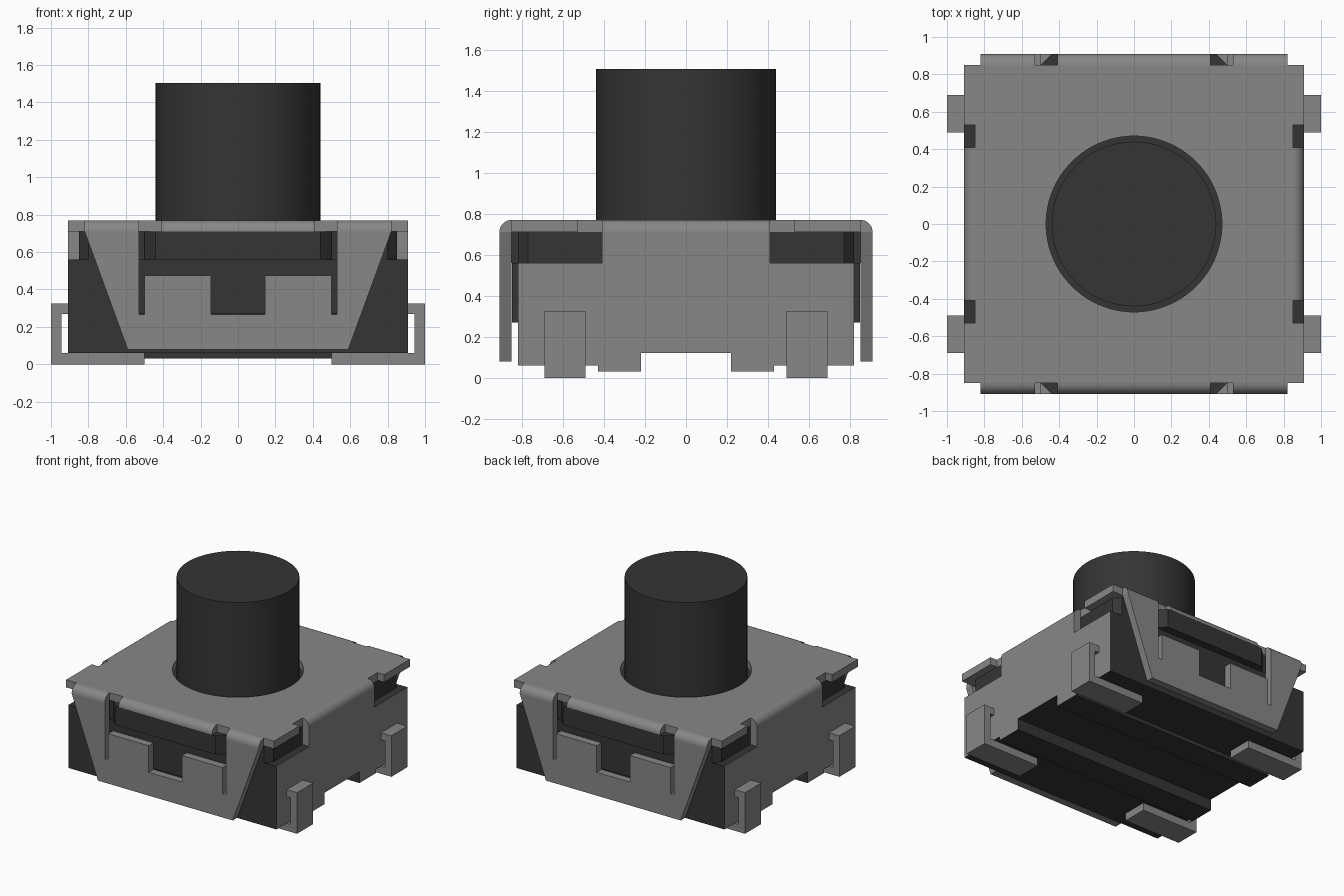
import bpy, bmesh
from math import cos, sin, pi, radians
from mathutils import Vector

cube = bpy.data.objects.get("Cube")
if cube:
    bpy.data.objects.remove(cube, do_unlink=True)


def material(name, value):
    m = bpy.data.materials.new(name)
    m.use_nodes = True
    m.diffuse_color = (*value, 1)
    m.node_tree.nodes["Principled BSDF"].inputs["Base Color"].default_value = (*value, 1)
    return m


metal = material("grey metal", (0.24, 0.245, 0.24))
plastic = material("dark plastic", (0.035, 0.035, 0.035))


def finish(obj):
    bpy.ops.object.select_all(action="DESELECT")
    obj.select_set(True)
    bpy.context.view_layer.objects.active = obj
    bpy.ops.object.shade_smooth_by_angle(angle=radians(30))


def prism(name, points, axis, lo, hi, mat):
    """Extrude a 2D profile along an axis from lo to hi."""
    place = {"x": lambda a, b: (lo, a, b),
             "y": lambda a, b: (a, lo, b),
             "z": lambda a, b: (a, b, lo)}[axis]
    bm = bmesh.new()
    face = bm.faces.new([bm.verts.new(place(a, b)) for a, b in points])
    ext = bmesh.ops.extrude_face_region(bm, geom=[face])
    shift = Vector([hi - lo if c == axis else 0 for c in "xyz"])
    moved = [v for v in ext["geom"] if isinstance(v, bmesh.types.BMVert)]
    bmesh.ops.translate(bm, vec=shift, verts=moved)
    bmesh.ops.recalc_face_normals(bm, faces=bm.faces[:])
    mesh = bpy.data.meshes.new(name)
    bm.to_mesh(mesh)
    bm.free()
    mesh.materials.append(mat)
    obj = bpy.data.objects.new(name, mesh)
    bpy.context.collection.objects.link(obj)
    finish(obj)
    return obj


def rect(a0, a1, b0, b1):
    return [(a0, b0), (a1, b0), (a1, b1), (a0, b1)]


def mirrored(half):
    """Complete a symmetric profile from its positive half."""
    return half + [(-a, b) for a, b in reversed(half)]


def circle(r, n=96):
    return [(r * cos(2 * pi * i / n), r * sin(2 * pi * i / n)) for i in range(n)]


SHEET = 0.06    # cover sheet thickness
EDGE = 0.85     # start of the folded edges
OUT = EDGE + SHEET
UNDER = 0.71    # underside of the cover
TOP = UNDER + SHEET


def fold(s):
    """Quarter-round profile of a folded sheet edge."""
    return [(s * EDGE, UNDER)] + [
        (s * (EDGE + SHEET * cos(i * pi / 16)), UNDER + SHEET * sin(i * pi / 16))
        for i in range(9)]


# Lower body with ridged underside and metal end faces
body = prism("lower_body", mirrored([(0.22, 0.12), (0.22, 0.03), (0.43, 0.03), (0.43, 0.06),
                                     (0.82, 0.06), (0.82, 0.56)]), "x", -OUT, OUT, plastic)
body.data.materials.append(metal)
for p in body.data.polygons:
    p.material_index = int(abs(p.normal.x) > 0.9)

# Recessed upper body with chamfered corners
prism("upper_body", mirrored([(0.80, -0.82), (EDGE, -0.77), (EDGE, 0.77), (0.80, 0.82)]),
      "z", 0.56, UNDER, plastic)

# Plunger
prism("plunger", circle(0.44), "z", 0.60, 1.505, plastic)

# Cover plate with round opening
cover = prism("cover_plate", mirrored([(OUT, -EDGE), (OUT, -0.53), (EDGE, -0.53),
                                       (EDGE, 0.53), (OUT, 0.53), (OUT, EDGE)]),
              "z", UNDER, TOP, metal)
cutter = prism("opening_cutter", circle(0.47), "z", 0.6, 0.9, metal)
cutter.hide_render = True
mod = cover.modifiers.new("opening", "BOOLEAN")
mod.operation = "DIFFERENCE"
mod.solver = "EXACT"
mod.object = cutter
bpy.context.view_layer.objects.active = cover
bpy.ops.object.modifier_apply(modifier=mod.name)
bpy.data.objects.remove(cutter, do_unlink=True)
finish(cover)

# Front and back flaps, folds and latches
flap = mirrored([(0.145, 0.265), (0.145, 0.475), (0.50, 0.475), (0.50, 0.265),
                 (0.53, 0.265), (0.53, UNDER), (0.82, UNDER), (0.59, 0.08)])
# order the outline so that the lower edge closes the loop
for side, s in (("front", -1), ("back", 1)):
    prism(side + "_flap", flap, "y", s * EDGE, s * OUT, metal)
    prism(side + "_lip", fold(s), "x", -0.41, 0.41, metal)
    for hand, x0, x1 in (("right", -0.82, -0.53), ("left", 0.53, 0.82)):
        prism(f"{side}_{hand}_fold", fold(s), "x", x0, x1, metal)
    bar = mirrored([(0.50, s * 0.80), (0.50, s * 0.85), (0.44, s * 0.908)])
    prism(side + "_latch_bar", bar, "z", 0.56, UNDER, plastic)
    prism(side + "_latch_pad", rect(-0.53, 0.53, 0.27, 0.56), "y",
          s * 0.80, s * (EDGE - 0.002), plastic)

# Side flaps and terminals
for hand, s in (("right", -1), ("left", 1)):
    prism(hand + "_side_flap", rect(s * EDGE, s * OUT, 0.56, UNDER), "y", -0.41, 0.41, metal)
    prism(hand + "_side_fold", fold(s), "y", -0.41, 0.41, metal)
    hook = [(s * a, b) for a, b in [(0.50, 0), (1, 0), (1, 0.325), (0.90, 0.325), (0.90, 0.27),
                                    (0.945, 0.27), (0.945, 0.06), (0.50, 0.06)]]
    for side, y in (("front", -0.69), ("back", 0.49)):
        prism(f"{side}_{hand}_terminal", hook, "y", y, y + 0.20, metal)
